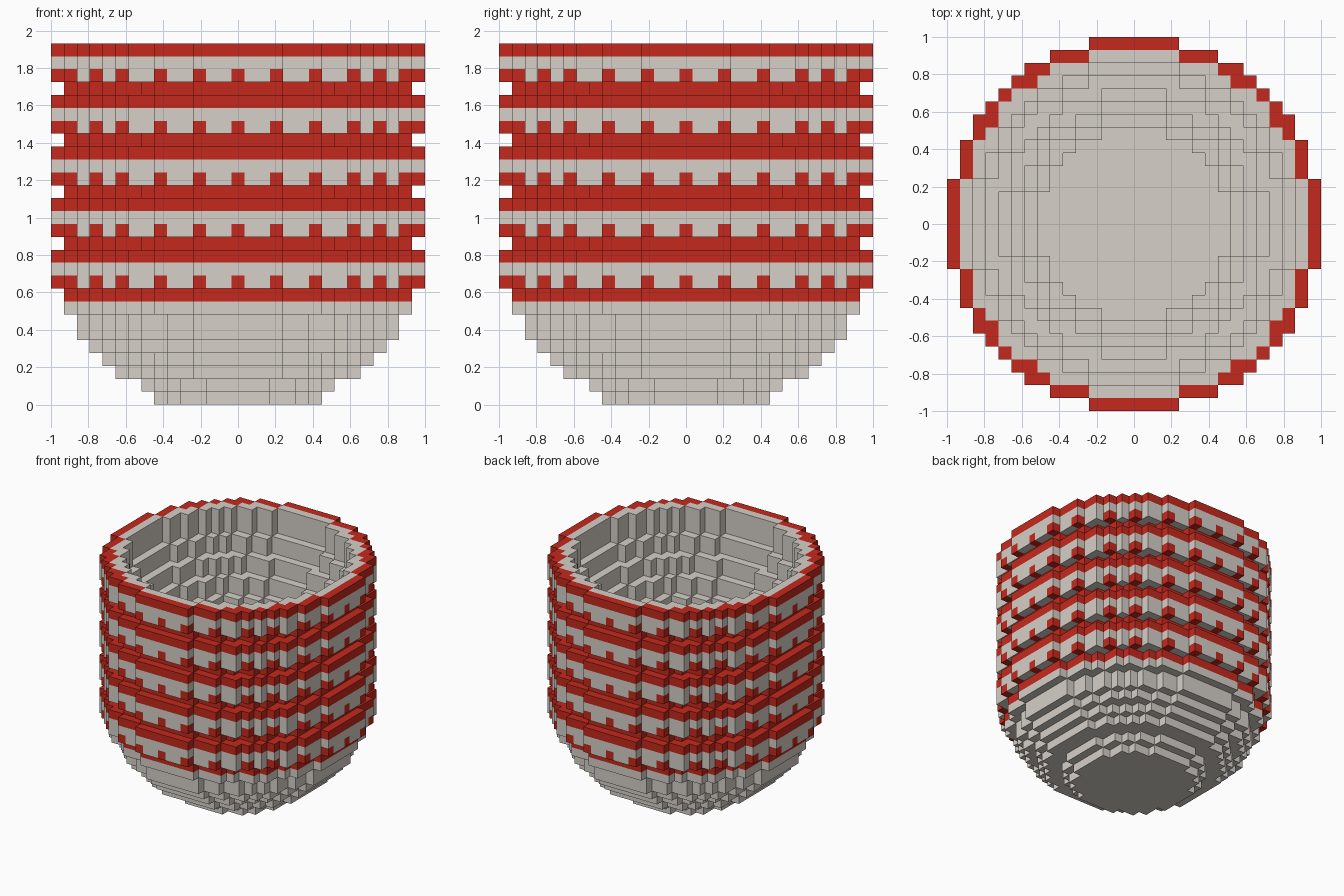
import bpy, bmesh, math
from mathutils import Vector

cube = bpy.data.objects.get("Cube")
if cube:
    bpy.data.objects.remove(cube, do_unlink=True)

U = 2 / 29          # block size: 29 blocks across
LAYERS = 28
BOWL = [6, 7, 9, 10, 11, 12, 12, 13]   # block radius of each bowl layer
# Terraced cavity: (first layer, radius) of each step, from the rim down
CAVITY = [(25, 12.5), (23, 11.5), (21, 10.35), (19, 9.4), (17, 8.5), (15, 7.5)]


def make_material(name, rgb):
    m = bpy.data.materials.new(name)
    m.use_nodes = True
    m.diffuse_color = (*rgb, 1)
    bsdf = m.node_tree.nodes["Principled BSDF"]
    bsdf.inputs["Base Color"].default_value = (*rgb, 1)
    bsdf.inputs["Roughness"].default_value = 0.9
    return m


MATERIALS = [make_material("warm_grey", (0.67, 0.63, 0.575)),
             make_material("brick_red", (0.56, 0.022, 0.012))]


def in_disc(x, y, r):
    return x * x + y * y <= r * r


def radius(k):
    if k < len(BOWL):
        return BOWL[k] + 0.5
    return 13.5 if k % 4 == 0 else 14.5     # a recessed course every fourth layer


def cavity_radius(k):
    return next((r for first, r in CAVITY if k >= first), -1)


def solid(x, y, k):
    if not 0 <= k < LAYERS or not in_disc(x, y, radius(k)):
        return False
    hole = cavity_radius(k)
    return hole < 0 or not in_disc(x, y, hole)


def colour(x, y, k):
    # Only the outer skin of the banded wall carries red
    if k < len(BOWL) or in_disc(x, y, radius(k) - 1):
        return 0
    course = k % 4
    if course == 1:                     # dentil course: spaced red blocks
        return 1 if min(abs(x), abs(y)) % 3 == 0 else 0
    return 0 if course == 2 else 1


def block_part(name, k0, k1):
    """Build the exposed faces of the layers k0 to k1 and merge flat areas."""
    bm = bmesh.new()
    verts = {}

    def vert(p):
        key = tuple(round(c * 2) for c in p)
        if key not in verts:
            verts[key] = bm.verts.new(p * U)
        return verts[key]

    for k in range(k0, k1):
        for x in range(-14, 15):
            for y in range(-14, 15):
                if not solid(x, y, k):
                    continue
                centre = Vector((x, y, k + 0.5))
                for axis in range(3):
                    for sign in (-1, 1):
                        n = Vector((0, 0, 0))
                        n[axis] = sign
                        if solid(x + int(n.x), y + int(n.y), k + int(n.z)):
                            continue
                        a = Vector((0, 0, 0))
                        a[(axis + 1) % 3] = 0.5
                        b = n.cross(a)
                        mid = centre + n * 0.5
                        f = bm.faces.new([vert(mid + d) for d in
                                          (a + b, b - a, -a - b, a - b)])
                        f.material_index = colour(x, y, k)
    bmesh.ops.dissolve_limit(bm, angle_limit=math.radians(1),
                             verts=bm.verts[:], edges=bm.edges[:],
                             delimit={'MATERIAL'})
    mesh = bpy.data.meshes.new(name)
    bm.to_mesh(mesh)
    bm.free()
    for m in MATERIALS:
        mesh.materials.append(m)
    ob = bpy.data.objects.new(name, mesh)
    bpy.context.collection.objects.link(ob)


# Stepped bowl at the base
block_part("stepped_bowl", 0, len(BOWL))

# Five banded tiers stacked above it, terraced inside
for i in range(5):
    start = len(BOWL) + 4 * i
    block_part(f"banded_tier_{i + 1}", start, start + 4)
